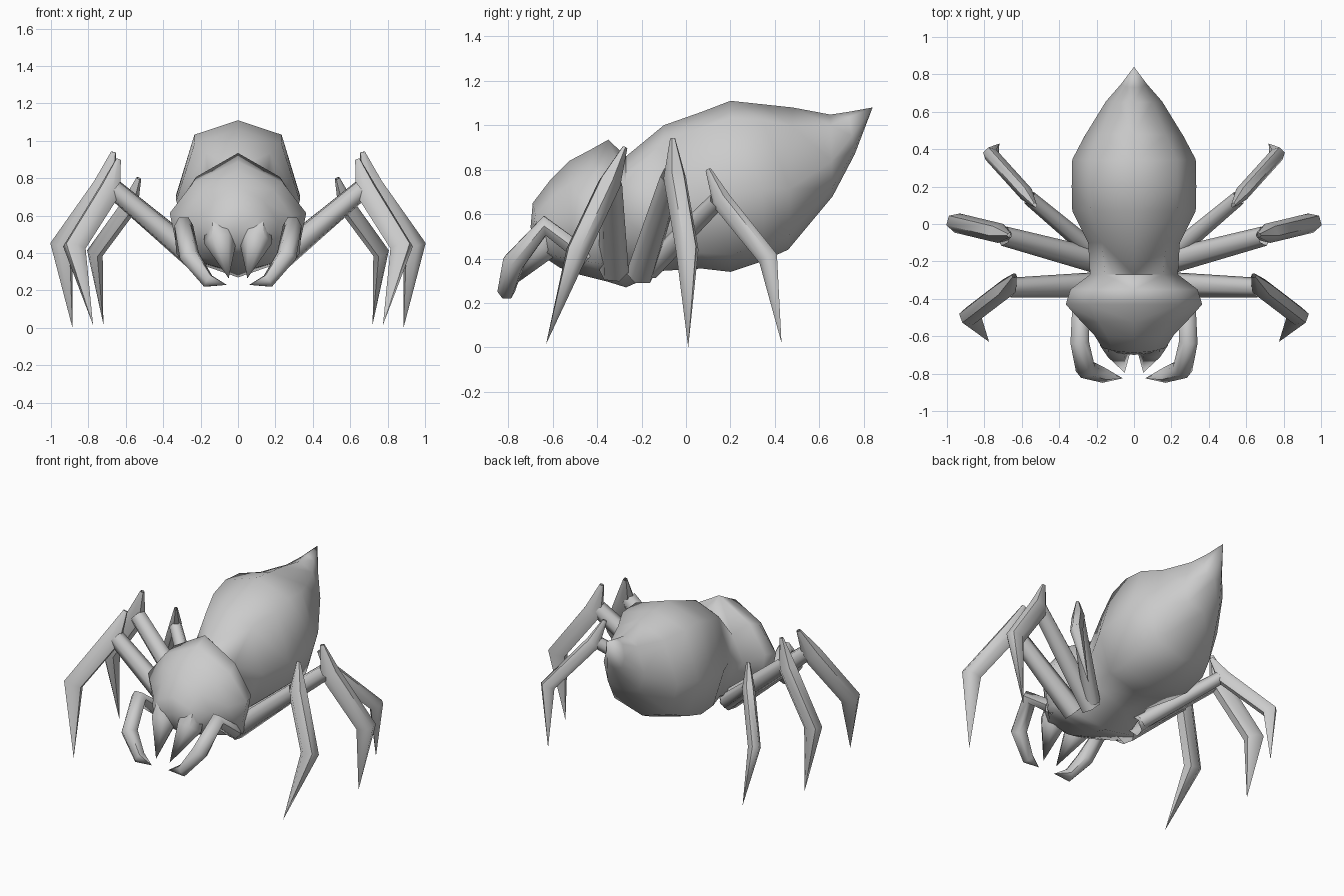
import bpy, bmesh
from mathutils import Vector
from math import cos, sin, pi

if "Cube" in bpy.data.objects:
    bpy.data.objects.remove(bpy.data.objects["Cube"])

grey = bpy.data.materials.new("grey shell")
grey.diffuse_color = (0.6, 0.6, 0.6, 1)
grey.use_nodes = True
grey.node_tree.nodes["Principled BSDF"].inputs["Base Color"].default_value = grey.diffuse_color


def finish(bm, name, mirror=False, angle=60):
    bmesh.ops.remove_doubles(bm, verts=bm.verts, dist=0.0005)
    bmesh.ops.recalc_face_normals(bm, faces=bm.faces)
    me = bpy.data.meshes.new(name)
    bm.to_mesh(me)
    bm.free()
    me.materials.append(grey)
    ob = bpy.data.objects.new(name, me)
    bpy.context.collection.objects.link(ob)
    bpy.ops.object.select_all(action='DESELECT')
    ob.select_set(True)
    bpy.context.view_layer.objects.active = ob
    bpy.ops.object.shade_smooth_by_angle(angle=angle * pi / 180)
    if mirror:
        ob.modifiers.new("mirror", 'MIRROR')
    return ob


def loft(bm, rings, closed=True, cap=False):
    """Skin a list of equally long point rings."""
    loops = [[bm.verts.new(p) for p in r] for r in rings]
    n = len(loops[0])
    for a, b in zip(loops, loops[1:]):
        for i in range(n if closed else n - 1):
            j = (i + 1) % n
            bm.faces.new((a[i], a[j], b[j], b[i]))
    if cap:
        bm.faces.new(loops[0])


def half_rings(stations, section):
    """Stations: top y, top z, bottom y, bottom z, half width."""
    return [[(s * w, yt + (yb - yt) * t, zt + (zb - zt) * t) for s, t in section]
            for yt, zt, yb, zb, w in stations]


def tube(bm, path, radii, ref, sides=6, depth=1.0):
    """Tapered tube; ref is the sideways axis, depth scales the other one."""
    pts = [Vector(p) for p in path]
    u = Vector(ref)
    rings = []
    for i, p in enumerate(pts):
        t = Vector()
        if i > 0:
            t += (p - pts[i - 1]).normalized()
        if i < len(pts) - 1:
            t += (pts[i + 1] - p).normalized()
        t.normalize()
        u = (u - t * u.dot(t)).normalized()
        v = t.cross(u) * depth
        rings.append([p + radii[i] * (u * cos(2 * pi * k / sides) + v * sin(2 * pi * k / sides))
                      for k in range(sides)])
    loft(bm, rings)


# Head: hooded shell that narrows to the face and tucks in at the waist
head = half_rings([
    (-0.70, 0.54, -0.66, 0.43, 0.12),
    (-0.69, 0.65, -0.63, 0.40, 0.17),
    (-0.61, 0.755, -0.57, 0.36, 0.215),
    (-0.525, 0.84, -0.51, 0.335, 0.285),
    (-0.43, 0.89, -0.43, 0.315, 0.365),
    (-0.35, 0.935, -0.35, 0.295, 0.34),
    (-0.27, 0.86, -0.27, 0.27, 0.235),
], [(0, 0), (0.66, 0.2), (1, 0.48), (0.87, 0.88), (0, 1)])

# Abdomen: ridged sack
abdomen = half_rings([
    (-0.10, 1.00, -0.10, 0.345, 0.245),
    (0.07, 1.06, 0.07, 0.355, 0.33),
    (0.20, 1.11, 0.20, 0.34, 0.333),
    (0.34, 1.095, 0.35, 0.39, 0.33),
], [(0, 0), (0.7, 0.1), (1, 0.54), (0.76, 0.9), (0, 1)])

# Tail: lower heavy sections rising to a point
tail = half_rings([
    (0.48, 1.08, 0.46, 0.44, 0.265),
    (0.65, 1.048, 0.66, 0.68, 0.15),
    (0.73, 1.06, 0.76, 0.87, 0.07),
    (0.84, 1.08, 0.84, 1.08, 0.0),
], [(0, 0), (0.64, 0.13), (1, 0.57), (0.78, 0.9), (0, 1)])

bm = bmesh.new()
loft(bm, head + abdomen + tail, closed=False, cap=True)
bmesh.ops.mirror(bm, geom=bm.verts[:] + bm.edges[:] + bm.faces[:], axis='X', merge_dist=0.001)
finish(bm, "body", angle=75)

# Walking legs: base, knee joint, knee peak, upper shin, ankle, tip
LEGS = {
    "front_leg": [(0.20, -0.325, 0.345), (0.665, -0.34, 0.74), (0.64, -0.275, 0.90),
                  (0.685, -0.345, 0.735), (0.875, -0.49, 0.43), (0.775, -0.63, 0.015)],
    "middle_leg": [(0.17, -0.205, 0.335), (0.695, -0.065, 0.77), (0.665, -0.06, 0.94),
                   (0.715, -0.05, 0.76), (0.945, 0.005, 0.44), (0.885, 0.01, 0.0)],
    "rear_leg": [(0.19, -0.17, 0.35), (0.56, 0.14, 0.66), (0.53, 0.10, 0.80),
                 (0.575, 0.16, 0.66), (0.765, 0.37, 0.40), (0.72, 0.43, 0.02)],
}
for name, p in LEGS.items():
    out = Vector(p[4]) - Vector(p[0])
    side = (out.y, -out.x, 0)
    slim = 0.75 if name == "rear_leg" else 1.0
    bm = bmesh.new()
    tube(bm, p[:2], [0.068 * slim, 0.053 * slim], side)
    tube(bm, p[2:], [0.012, 0.053 * slim, 0.053 * slim, 0.0], side, depth=1.2)
    finish(bm, name, mirror=True)

# Feelers: short curled arms beside the face
bm = bmesh.new()
tube(bm, [(0.285, -0.44, 0.40), (0.29, -0.635, 0.548), (0.26, -0.775, 0.385),
          (0.16, -0.81, 0.25), (0.06, -0.825, 0.23)],
     [0.045, 0.05, 0.055, 0.04, 0.0], (1, 0, 0))
finish(bm, "feeler", mirror=True)

# Fangs: broad based spikes hanging from the face
bm = bmesh.new()
tube(bm, [(0.095, -0.60, 0.56), (0.095, -0.645, 0.46), (0.05, -0.795, 0.265)],
     [0.078, 0.088, 0.0], (1, 0, 0))
finish(bm, "fang", mirror=True)
